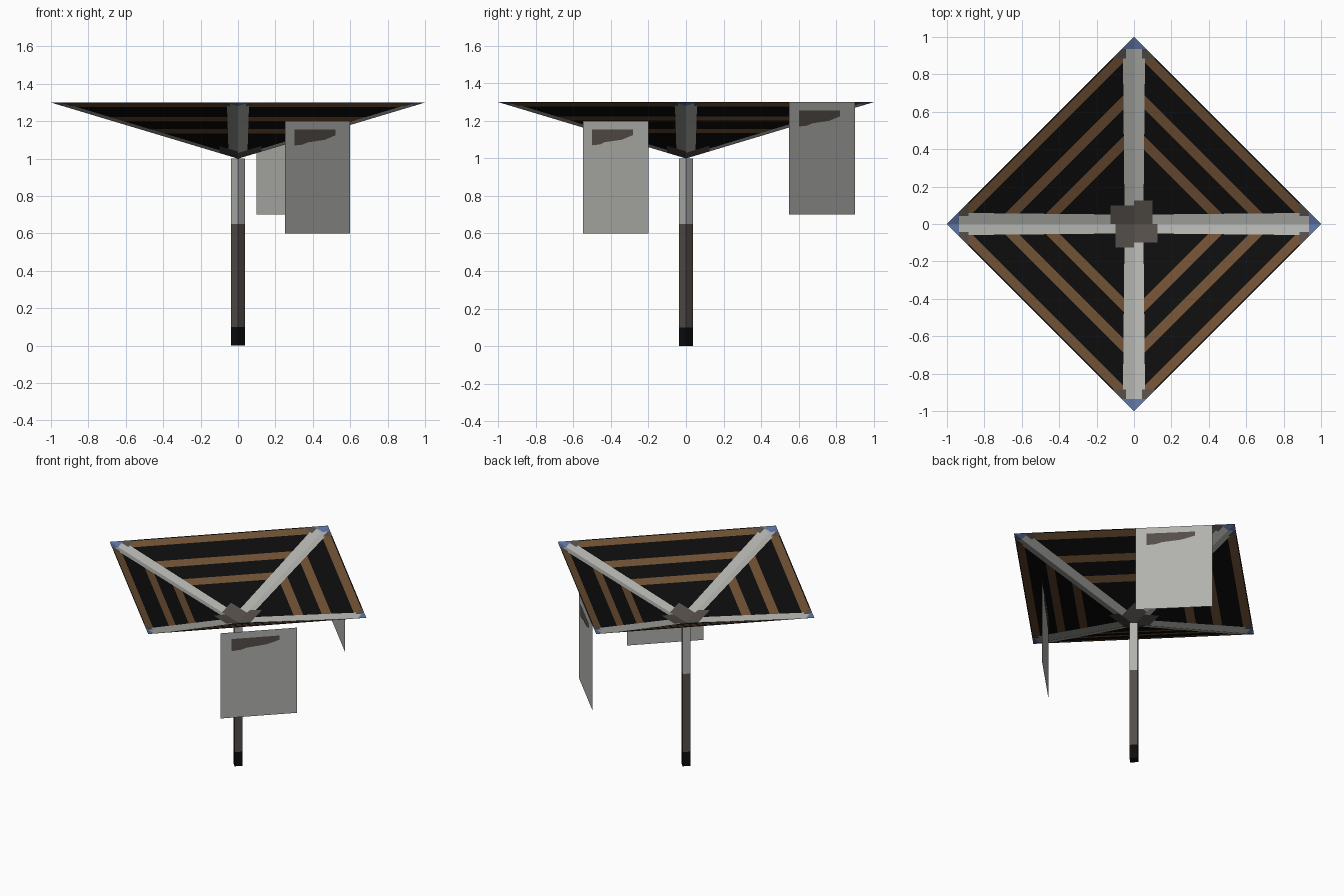
import bpy, bmesh, math
from mathutils import Vector, Matrix

if "Cube" in bpy.data.objects:
    bpy.data.objects.remove(bpy.data.objects["Cube"])


def mat(name, r, g, b):
    m = bpy.data.materials.new(name)
    m.diffuse_color = (r, g, b, 1)
    m.use_nodes = True
    m.node_tree.nodes["Principled BSDF"].inputs["Base Color"].default_value = m.diffuse_color
    return m


GREY = mat("pale grey", 0.44, 0.44, 0.42)
DARK = mat("dark taupe", 0.088, 0.076, 0.066)
BLACK = mat("black", 0.004, 0.004, 0.004)
BROWN = mat("brown", 0.16, 0.082, 0.034)
BLUE = mat("slate blue", 0.11, 0.17, 0.36)
MATS = [GREY, DARK, BLACK, BROWN, BLUE]
iGREY, iDARK, iBLACK, iBROWN, iBLUE = range(5)


def finish(bm, name):
    me = bpy.data.meshes.new(name)
    bm.to_mesh(me)
    bm.free()
    for m in MATS:
        me.materials.append(m)
    ob = bpy.data.objects.new(name, me)
    bpy.context.collection.objects.link(ob)
    return ob


# Canopy: one triangular quarter, cut along the painted lines, then turned four times
STRIPES = [(0.45, 0.525), (0.67, 0.745), (0.92, 0.99)]
RIB, SLOPE = 0.05, 0.01


def cut(bm, co, no):
    bmesh.ops.bisect_plane(bm, geom=bm.verts[:] + bm.edges[:] + bm.faces[:],
                           plane_co=co, plane_no=no, dist=1e-5)


def canopy_colour(x, y):
    far, near = max(x, y), min(x, y)
    if far > 0.935:
        return iBLUE
    if x < 0.10 and y < 0.125:
        return iDARK
    if far > 0.885 and near > 0.042:
        return iDARK
    if near < RIB + SLOPE * far:
        return iGREY
    if any(a < x + y < b for a, b in STRIPES):
        return iBROWN
    return iBLACK


bm = bmesh.new()
bm.faces.new([bm.verts.new(p) for p in ((0, 0, 1), (1, 0, 1.3), (0, 1, 1.3))])
for a, b in STRIPES:
    for s in (a, b):
        cut(bm, (s, 0, 0), (1, 1, 0))
for v in (0.042, 0.885, 0.935):
    cut(bm, (v, 0, 0), (1, 0, 0))
    cut(bm, (0, v, 0), (0, 1, 0))
cut(bm, (0.10, 0, 0), (1, 0, 0))
cut(bm, (0, 0.125, 0), (0, 1, 0))
cut(bm, (0, RIB, 0), (-SLOPE, 1, 0))
cut(bm, (RIB, 0, 0), (1, -SLOPE, 0))
for f in bm.faces:
    c = f.calc_center_median()
    f.material_index = canopy_colour(c.x, c.y)
quarter = bm.faces[:]
for i in range(1, 4):
    new = bmesh.ops.duplicate(bm, geom=quarter)["geom"]
    bmesh.ops.rotate(bm, verts=[g for g in new if isinstance(g, bmesh.types.BMVert)],
                     cent=(0, 0, 0), matrix=Matrix.Rotation(i * math.pi / 2, 3, 'Z'))
bmesh.ops.remove_doubles(bm, verts=bm.verts[:], dist=1e-5)
finish(bm, "canopy")

# Pole: four-sided, corner to the front, black foot and dark lower half
bm = bmesh.new()
R = 0.037
rings = [[bm.verts.new((R * math.cos(k * math.pi / 2), R * math.sin(k * math.pi / 2), z))
          for k in range(4)] for z in (0, 0.1, 0.65, 1.0)]
for lo, hi, col in zip(rings, rings[1:], (iBLACK, iDARK, iGREY)):
    for k in range(4):
        n = (k + 1) % 4
        bm.faces.new((lo[k], lo[n], hi[n], hi[k])).material_index = col
bm.faces.new(rings[0][::-1]).material_index = iBLACK
bm.faces.new(rings[-1])
finish(bm, "pole")

# Hanging cloths: upright sheets with a dark stain showing on both sides
STAIN = [(0.05, 0.045), (0.05, 0.13), (0.095, 0.125), (0.12, 0.113),
         (0.21, 0.1), (0.27, 0.075), (0.27, 0.045)]


def cloth(name, x, y, top, dx, dy):
    def at(u, d, off=0):
        return Vector((x + u * dx + off * dy, y + u * dy - off * dx, top - d))
    bm = bmesh.new()
    bm.faces.new([bm.verts.new(at(u, d)) for u, d in
                  ((0, 0), (0, 0.6), (0.35, 0.6), (0.35, 0))])
    for off in (0.002, -0.002):
        pts = [bm.verts.new(at(u, d, off)) for u, d in STAIN]
        bm.faces.new(pts if off > 0 else pts[::-1]).material_index = iDARK
    finish(bm, name)


cloth("front_cloth", 0.25, -0.55, 1.2, 1, 1)
cloth("back_cloth", 0.45, 0.55, 1.3, -1, 1)
